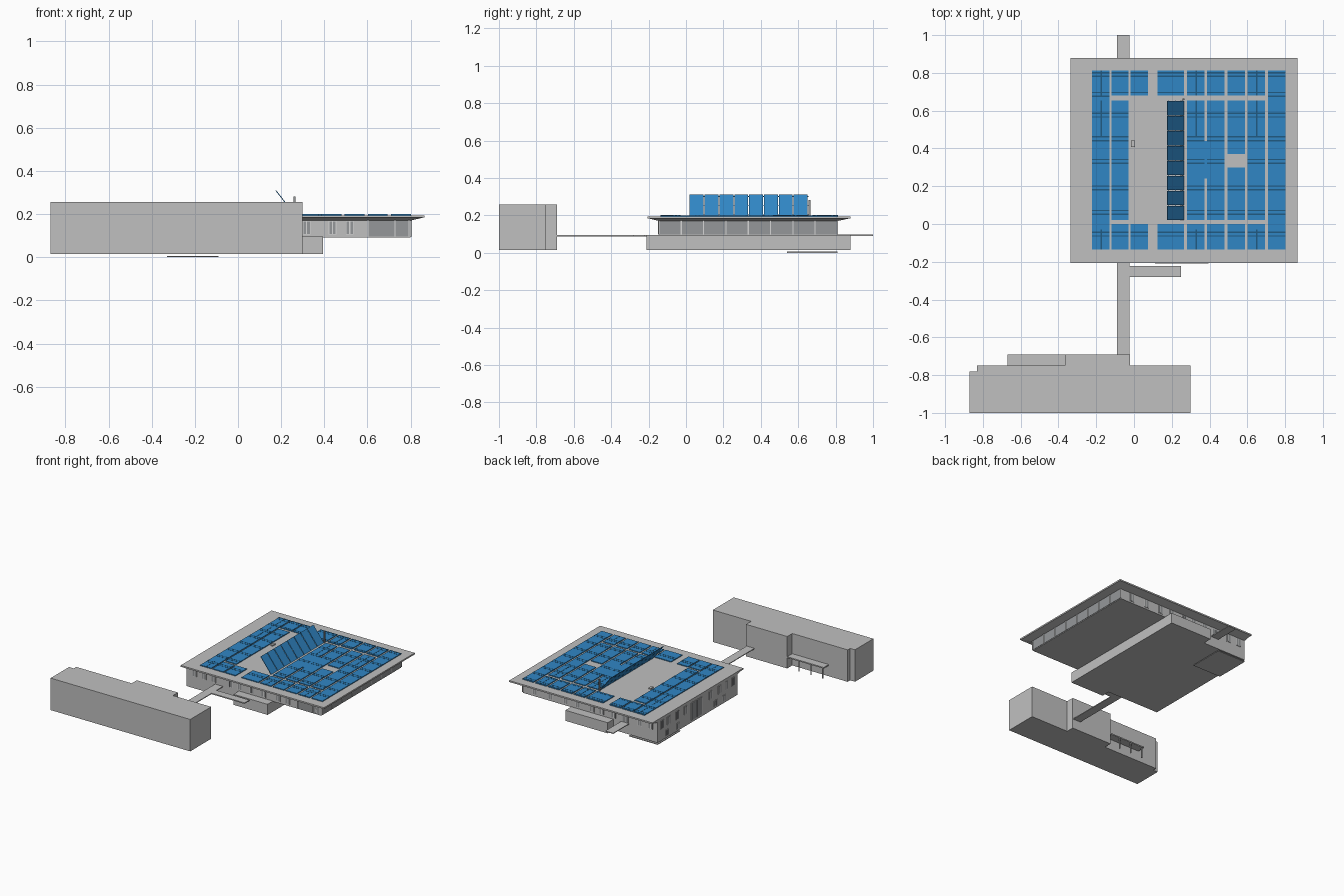
import bpy, bmesh, math
from mathutils import Matrix, Vector

old = bpy.data.objects.get("Cube")
if old:
    bpy.data.objects.remove(old, do_unlink=True)


def material(name, r, g, b):
    m = bpy.data.materials.new(name)
    m.use_nodes = True
    m.diffuse_color = (r, g, b, 1)
    m.node_tree.nodes["Principled BSDF"].inputs["Base Color"].default_value = (r, g, b, 1)
    return m


GREY = material("light grey", 0.53, 0.53, 0.53)
GLASS = material("grey glass", 0.3, 0.31, 0.32)
FRAME = material("pale frame", 0.68, 0.68, 0.68)
BLUE = material("solar blue", 0.03, 0.24, 0.56)
NAVY = material("dark blue", 0.014, 0.1, 0.22)


def finish(name, bm, mat):
    me = bpy.data.meshes.new(name)
    bm.to_mesh(me)
    bm.free()
    me.materials.append(mat)
    ob = bpy.data.objects.new(name, me)
    bpy.context.collection.objects.link(ob)
    return ob


def boxes(name, mat, items):
    """One object from boxes given as (x0, x1, y0, y1, z0, z1)."""
    bm = bmesh.new()
    for x0, x1, y0, y1, z0, z1 in items:
        mid = Vector((x0 + x1, y0 + y1, z0 + z1)) / 2
        size = Matrix.Diagonal((x1 - x0, y1 - y0, z1 - z0, 1))
        bmesh.ops.create_cube(bm, size=1, matrix=Matrix.Translation(mid) @ size)
    return finish(name, bm, mat)


def prism(name, mat, outline, z0, z1):
    """Vertical extrusion of a plan outline."""
    bm = bmesh.new()
    face = bm.faces.new([bm.verts.new((x, y, z0)) for x, y in outline])
    top = bmesh.ops.extrude_face_region(bm, geom=[face])["geom"]
    bmesh.ops.translate(bm, vec=(0, 0, z1 - z0),
                        verts=[v for v in top if isinstance(v, bmesh.types.BMVert)])
    bmesh.ops.recalc_face_normals(bm, faces=bm.faces)
    return finish(name, bm, mat)


# Front block with stepped rear
prism("front_block", GREY,
      [(-0.87, -1), (0.3, -1), (0.3, -0.75), (-0.02, -0.75), (-0.02, -0.69), (-0.365, -0.69),
       (-0.365, -0.75), (-0.83, -0.75), (-0.83, -0.78), (-0.87, -0.78)], 0.015, 0.257)
boxes("rear_canopy", GREY, [(-0.67, -0.365, -0.75, -0.69, 0.095, 0.104)])
boxes("canopy_posts", GREY, [(x, x + 0.006, -0.702, -0.696, 0.015, 0.096)
                             for x in (-0.66, -0.56, -0.46)])

# Main building: lower storey with front and back projections, wider upper storey
WEST, EAST, SOUTH, NORTH = -0.33, 0.8, -0.145, 0.81
prism("lower_storey", GREY,
      [(WEST, SOUTH), (0.11, SOUTH), (0.11, -0.21), (0.395, -0.21), (0.395, 0.88),
       (0.04, 0.88), (0.04, NORTH), (WEST, NORTH)], 0.015, 0.095)
boxes("upper_storey", GREY, [(WEST, EAST, SOUTH, NORTH, 0.092, 0.178)])
boxes("ground_plate", GREY, [(WEST, -0.09, 0.54, NORTH, 0, 0.006)])

# Roof slab with a soffit that slopes down to the walls
boxes("roof_slab", GREY, [(-0.335, 0.865, -0.207, 0.88, 0.183, 0.194)])
bm = bmesh.new()
rings = []
for x0, x1, y0, y1, z in ((-0.33, 0.86, -0.2, 0.875, 0.184), (WEST, EAST, SOUTH, NORTH, 0.17)):
    rings.append([bm.verts.new((x, y, z)) for x, y in ((x0, y0), (x1, y0), (x1, y1), (x0, y1))])
for i in range(4):
    j = (i + 1) % 4
    bm.faces.new((rings[0][i], rings[0][j], rings[1][j], rings[1][i]))
bmesh.ops.recalc_face_normals(bm, faces=bm.faces)
finish("roof_soffit", bm, GREY)

# Footbridges and entrance canopy
boxes("footbridges", GREY, [(-0.09, -0.025, -0.7, SOUTH, 0.088, 0.094),
                            (-0.09, -0.025, NORTH, 1, 0.091, 0.097)])
boxes("entrance_canopy", GREY, [(-0.025, 0.25, -0.28, -0.222, 0.086, 0.094)])

# Glazed east wall wrapping the front corner
T = 0.003
boxes("corner_glazing", GLASS, [(EAST, EAST + T, SOUTH, NORTH, 0.097, 0.172),
                                (0.6, EAST, SOUTH - T, SOUTH, 0.097, 0.172)])
step = (NORTH - SOUTH) / 8
bars = [(EAST, EAST + 2 * T, SOUTH + i * step - T, SOUTH + i * step + T, 0.097, 0.172)
        for i in range(9)]
bars += [(x, x + 0.006, SOUTH - 2 * T, SOUTH, 0.097, 0.172) for x in (0.6, 0.725, 0.79)]
boxes("glazing_mullions", FRAME, bars)

# Windows: a frame plate with two panes, placed along each wall
frames, panes = [], []


def window(wall, at, z0, z1, width=0.036):
    for half in (0, 1):
        a = at + half * width / 2
        for store, inset, depth in ((frames, 0, T), (panes, 0.003, T + 0.001)):
            a0, a1 = a + inset, a + width / 2 - inset
            b0, b1 = z0 + inset, z1 - inset
            if wall == "front":
                store.append((a0, a1, SOUTH - depth, SOUTH, b0, b1))
            elif wall == "back":
                store.append((a0, a1, NORTH, NORTH + depth, b0, b1))
            else:
                store.append((WEST - depth, WEST, a0, a1, b0, b1))


for x in (-0.28, -0.2, -0.12, 0.02, 0.1, 0.2, 0.3, 0.42, 0.5):
    window("front", x, 0.105, 0.168)
window("front", 0.74, 0.105, 0.165)
for x in (-0.29, -0.2, 0.02, 0.12, 0.2, 0.32, 0.42, 0.55, 0.68):
    window("back", x, 0.105, 0.168)
for y in (-0.11, -0.03, 0.05, 0.16, 0.46, 0.56, 0.66, 0.74):
    window("west", y, 0.105, 0.168)
for y in (0.0, 0.1, 0.55, 0.68):
    window("west", y, 0.03, 0.075)
window("west", 0.28, 0.03, 0.165, 0.13)
window("back", -0.085, 0.098, 0.16, 0.05)
boxes("window_frames", FRAME, frames)
boxes("window_panes", GLASS, panes)

# Flat solar arrays in columns, split by walkways
P = 0.102
COLS = [-0.222 + i * P for i in range(3)] + [0.28 + i * 0.1073 for i in range(5)]
BACK, MID, FRONT = (0.68, 0.812), (0.02, 0.655), (-0.135, 0)
arrays = []
for i, x in enumerate(COLS):
    if i in (0, 7):
        spans = [(FRONT[0], BACK[1])]
    elif i == 2:
        spans = [FRONT, BACK]
    elif i == 5:
        spans = [FRONT, (0.02, 0.3), (0.37, 0.655), BACK]
    else:
        spans = [FRONT, MID, BACK]
    arrays += [(x, x + 0.092, a, b) for a, b in spans]
arrays += [(0.125, 0.265, *FRONT), (0.125, 0.265, *BACK), (0.37, 0.39, 0.24, 0.44)]
boxes("solar_arrays", BLUE, [(*a, 0.194, 0.2) for a in arrays])

# Dark joints across the arrays, in pairs, and along some columns
joints = []
for x0, x1, y0, y1 in arrays:
    for row in (-0.055, 0.06, 0.19, 0.33, 0.45, 0.575, 0.685, 0.79):
        for y in (row - 0.012, row + 0.008):
            if y0 < y and y + 0.007 < y1 and x1 - x0 > 0.05:
                joints.append((x0, x1, y, y + 0.007, 0.2, 0.2008))
for i in (0, 3, 6):
    for y0, y1 in ((-0.135, -0.03), (0.46, 0.655), (0.68, 0.812)):
        joints.append((COLS[i] + 0.045, COLS[i] + 0.053, y0, y1, 0.2, 0.2008))
boxes("solar_joints", NAVY, joints)

# Steep raised array, leaning back from the east
length, angle = math.hypot(0.088, 0.113), math.atan2(0.113, -0.088)
tilt = Matrix.Translation((0.263, 0, 0.197)) @ Matrix.Rotation(-angle, 4, "Y")
n = 8
pitch = (MID[1] - MID[0]) / n
raised = boxes("raised_array", BLUE, [(0, length, MID[0] + i * pitch, MID[0] + (i + 1) * pitch - 0.005,
                                       -0.002, 0.002) for i in range(n)])
rails = boxes("raised_array_rails", NAVY, [(0.01 + k * 0.06, 0.014 + k * 0.06, *MID, -0.001, 0.001)
                                           for k in range(3)])
for ob in (raised, rails):
    ob.data.transform(tilt)

# Small roof fittings
boxes("roof_hatch", GREY, [(-0.015, 0.005, 0.408, 0.442, 0.194, 0.202)])
boxes("roof_mast", GLASS, [(0.258, 0.267, 0.656, 0.665, 0.194, 0.282)])
